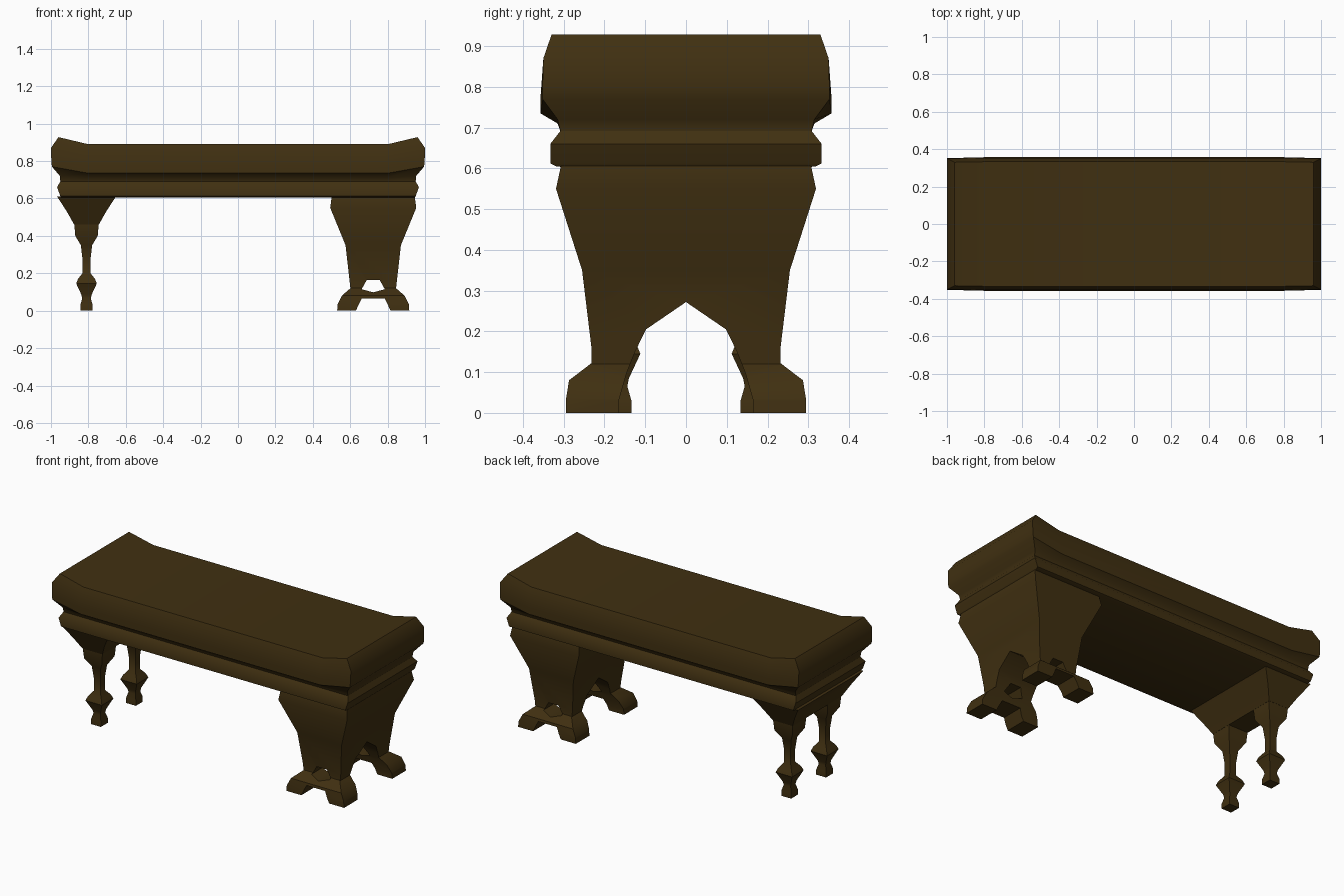
import bpy, bmesh, math

if "Cube" in bpy.data.objects:
    bpy.data.objects.remove(bpy.data.objects["Cube"], do_unlink=True)

# Single dark wood colour
wood = bpy.data.materials.new("dark_wood")
wood.use_nodes = True
COLOUR = (0.051, 0.029, 0.0055, 1)
wood.diffuse_color = COLOUR
wood.node_tree.nodes["Principled BSDF"].inputs["Base Color"].default_value = COLOUR


def make(name, bm):
    bmesh.ops.recalc_face_normals(bm, faces=bm.faces)
    mesh = bpy.data.meshes.new(name)
    bm.to_mesh(mesh)
    bm.free()
    mesh.materials.append(wood)
    ob = bpy.data.objects.new(name, mesh)
    bpy.context.collection.objects.link(ob)
    return ob


def activate(ob):
    bpy.ops.object.select_all(action="DESELECT")
    ob.select_set(True)
    bpy.context.view_layer.objects.active = ob


def smooth(ob, angle=38):
    activate(ob)
    bpy.ops.object.shade_smooth_by_angle(angle=math.radians(angle))


def skin(bm, rings):
    """Join successive rings of points with quads."""
    loops = [[bm.verts.new(p) for p in ring] for ring in rings]
    for a, b in zip(loops, loops[1:]):
        for i in range(len(a)):
            j = (i + 1) % len(a)
            bm.faces.new((a[i], a[j], b[j], b[i]))
    return loops


def rect(cx, cy, hx, hy, z):
    return [(cx + sx * hx, cy + sy * hy, z)
            for sx, sy in ((-1, -1), (1, -1), (1, 1), (-1, 1))]


def loft(name, rings):
    bm = bmesh.new()
    loops = skin(bm, rings)
    bm.faces.new(loops[0])
    bm.faces.new(loops[-1])
    ob = make(name, bm)
    smooth(ob)
    return ob


def prism(name, outline, axis, lo, hi):
    """Extrude a 2D outline (u, z) along x or y."""
    place = (lambda u, z, d: (d, u, z)) if axis == "x" else (lambda u, z, d: (u, d, z))
    bm = bmesh.new()
    loops = skin(bm, [[place(u, z, d) for u, z in outline] for d in (lo, hi)])
    bm.faces.new(loops[0])
    bm.faces.new(loops[1])
    return make(name, bm)


def cut(target, tool, operation):
    mod = target.modifiers.new("shape", "BOOLEAN")
    mod.operation = operation
    mod.solver = "EXACT"
    mod.object = tool
    activate(target)
    bpy.ops.object.modifier_apply(modifier=mod.name)
    bpy.data.objects.remove(tool, do_unlink=True)


def mirrored(half, centre=0):
    """Outline from its right half, listed from inner to outer edge."""
    right = [(centre + u, z) for u, z in half]
    left = [(centre - u, z) for u, z in reversed(half) if u > 0]
    return right + left


# Padded seat: rolled edge whose ends sweep upwards
BEND = 0.8
# end half length, end half width, end height, middle half width, middle height
seat_profile = [
    (0.95, 0.308, 0.69, 0.308, 0.69),
    (0.952, 0.315, 0.72, 0.315, 0.71),
    (0.995, 0.352, 0.77, 0.357, 0.735),
    (0.998, 0.352, 0.80, 0.357, 0.775),
    (1.0, 0.35, 0.87, 0.352, 0.84),
    (0.96, 0.33, 0.928, 0.333, 0.89),
]
bm = bmesh.new()
rings = []
for ex, ey, ez, my, mz in seat_profile:
    front = [(-ex, -ey, ez), (-BEND, -my, mz), (BEND, -my, mz), (ex, -ey, ez)]
    rings.append(front + [(-x, -y, z) for x, y, z in front])
loops = skin(bm, rings)
top = loops[-1]
for a, b in ((0, 1), (1, 2), (2, 3)):
    bm.faces.new((top[a], top[b], top[7 - b], top[7 - a]))
bm.faces.new(loops[0])
smooth(make("seat", bm))

# Moulded rail under the seat
rail = [(0.945, 0.318, 0.605), (0.95, 0.333, 0.612), (0.967, 0.333, 0.66), (0.95, 0.308, 0.692)]
loft("seat_rail", [rect(0, 0, hx, hy, z) for hx, hy, z in rail])

# Pedestal: side outline intersected with front outline, then pierced
PX = 0.723
side_half = [(0, 0.272), (0.098, 0.205), (0.125, 0.15), (0.145, 0.1), (0.165, 0.03),
             (0.165, 0), (0.295, 0), (0.295, 0.03), (0.287, 0.08), (0.232, 0.122),
             (0.232, 0.16), (0.255, 0.35), (0.319, 0.55), (0.306, 0.61)]
front_half = [(0.062, 0.065), (0.093, 0), (0.193, 0), (0.19, 0.035), (0.168, 0.08),
              (0.122, 0.12), (0.148, 0.35), (0.23, 0.55), (0.222, 0.61)]
hole_half = [(0, 0.098), (0.062, 0.115), (0.034, 0.165)]
pedestal = prism("pedestal_leg", mirrored(side_half), "x", 0.3, 1.2)
cut(pedestal, prism("front_shape", mirrored(front_half, PX), "y", -0.5, 0.5), "INTERSECT")
cut(pedestal, prism("hole_shape", mirrored(hole_half, PX), "y", -0.5, 0.5), "DIFFERENCE")
smooth(pedestal, 32)

# Pair of square turned legs
LX, LY = -0.81, 0.167
turning = [(0.033, 0), (0.033, 0.03), (0.023, 0.065), (0.027, 0.085), (0.055, 0.145),
           (0.045, 0.17), (0.022, 0.2), (0.022, 0.28), (0.03, 0.35), (0.06, 0.4), (0.066, 0.47)]
for side, sign in (("front", -1), ("back", 1)):
    loft(side + "_turned_leg", [rect(LX, sign * LY, r, r, z) for r, z in turning])

# Flared apron joining the turned legs
flare = [(0.066, 0.233, 0.46), (0.105, 0.27, 0.53), (0.157, 0.312, 0.61)]
loft("leg_apron", [rect(LX, 0, hx, hy, z) for hx, hy, z in flare])
